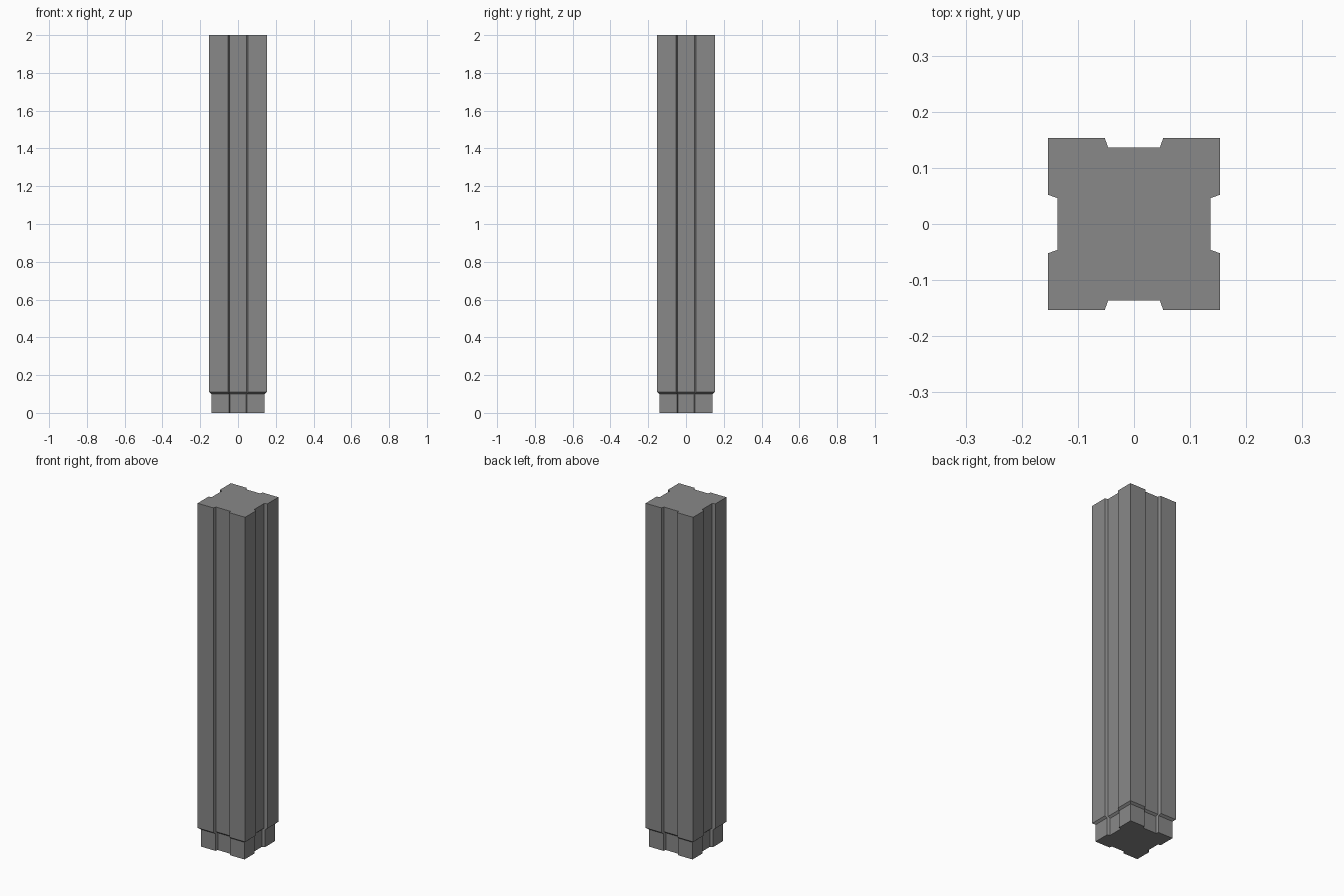
import bpy
import bmesh
from mathutils import Matrix

cube = bpy.data.objects.get("Cube")
if cube:
    bpy.data.objects.remove(cube, do_unlink=True)

# Overall sizes
HALF = 0.153          # half width of the shaft
FLOOR = 0.136         # distance of the groove floor from the axis
GROOVE_OUTER = 0.052  # half width of the groove at its mouth
GROOVE_INNER = 0.046  # half width of the groove at its floor
FOOT_SCALE = 0.92

# Stone material
stone = bpy.data.materials.new("mid grey stone")
stone.use_nodes = True
grey = (0.25, 0.25, 0.25, 1)
stone.diffuse_color = grey
stone.node_tree.nodes["Principled BSDF"].inputs["Base Color"].default_value = grey


def grooved_outline():
    """One side of the square with its tapered groove, turned four times."""
    side = [(-HALF, -HALF), (-GROOVE_OUTER, -HALF), (-GROOVE_INNER, -FLOOR),
            (GROOVE_INNER, -FLOOR), (GROOVE_OUTER, -HALF)]
    quarter = ((1, 0), (0, 1), (-1, 0), (0, -1))
    return [(c * x - s * y, s * x + c * y) for c, s in quarter for x, y in side]


def add_column(name, levels):
    """Loft the grooved outline through (height, scale) levels."""
    bm = bmesh.new()
    outline = grooved_outline()
    rings = [[bm.verts.new((x * k, y * k, z)) for x, y in outline] for z, k in levels]
    count = len(outline)
    for low, high in zip(rings, rings[1:]):
        for i in range(count):
            j = (i + 1) % count
            bm.faces.new((low[i], low[j], high[j], high[i]))
    bm.faces.new(rings[0][::-1])
    bm.faces.new(rings[-1])
    bmesh.ops.recalc_face_normals(bm, faces=bm.faces)
    mesh = bpy.data.meshes.new(name)
    bm.to_mesh(mesh)
    bm.free()
    mesh.materials.append(stone)
    obj = bpy.data.objects.new(name, mesh)
    bpy.context.collection.objects.link(obj)
    return obj


# Narrow foot, sloped shoulder and tall shaft
add_column("grooved_pillar", [(0, FOOT_SCALE), (0.1, FOOT_SCALE), (0.11, 1), (2, 1)])
